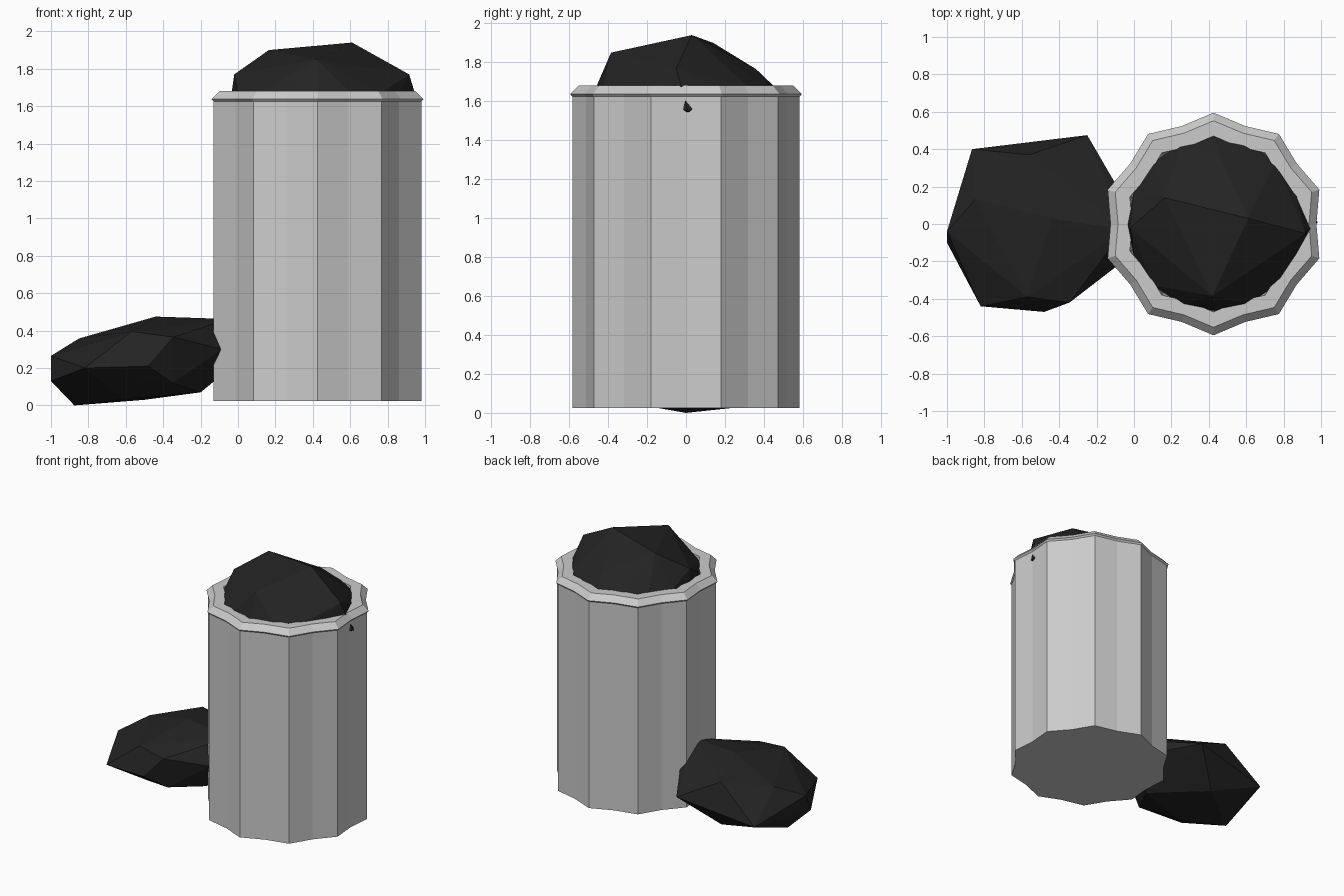
import bpy, bmesh
from math import cos, sin, pi

if "Cube" in bpy.data.objects:
    bpy.data.objects.remove(bpy.data.objects["Cube"])

black = bpy.data.materials.new("black_plastic")
black.diffuse_color = (0.017, 0.017, 0.017, 1)
black.use_nodes = True
black.node_tree.nodes["Principled BSDF"].inputs["Base Color"].default_value = black.diffuse_color

CX = 0.425      # axis of the can
SIDES = 10      # fluted sides, each folded slightly inward


def finish(name, bm, mat=None):
    bmesh.ops.recalc_face_normals(bm, faces=bm.faces[:])
    mesh = bpy.data.meshes.new(name)
    bm.to_mesh(mesh)
    bm.free()
    if mat:
        mesh.materials.append(mat)
    ob = bpy.data.objects.new(name, mesh)
    bpy.context.collection.objects.link(ob)
    return ob


def fluted_can(name, profile):
    bm = bmesh.new()
    n = SIDES * 2
    rings = []
    for r, z in profile:
        ring = []
        for i in range(n):
            a = pi / 2 + 2 * pi * i / n
            k = r * (0.925 if i % 2 else 1.0)
            ring.append(bm.verts.new((CX + k * cos(a), k * sin(a), z)))
        rings.append(ring)
    for lo, hi in zip(rings, rings[1:]):
        for i in range(n):
            j = (i + 1) % n
            bm.faces.new((lo[i], lo[j], hi[j], hi[i]))
    bm.faces.new(rings[0][::-1])
    bm.faces.new(rings[-1])
    return finish(name, bm)


def faceted_bag(name, points):
    bm = bmesh.new()
    for p in points:
        bm.verts.new(p)
    res = bmesh.ops.convex_hull(bm, input=bm.verts[:])
    loose = [v for v in bm.verts if not v.link_faces]
    bmesh.ops.delete(bm, geom=loose, context='VERTS')
    return finish(name, bm, black)


# Can with bevelled rim and recessed mouth
fluted_can("trash_can", [(0.584, 0.025), (0.584, 1.625), (0.595, 1.637),
                         (0.552, 1.68), (0.47, 1.68), (0.455, 1.4)])

# Bag lying on the ground, leaning into the can
faceted_bag("ground_bag", [
    (-1, -.1, .13), (-1, -.04, .265), (-.85, .13, .358), (-.866, .40, .15),
    (-.25, .475, .25), (-.56, .37, .41), (-.44, .03, .475), (-.57, -.39, .395),
    (-.345, -.42, .365), (-.48, -.47, .21), (-.82, -.44, .20),
    (-.05, -.03, .462), (-.09, .2, .33), (-.085, -.22, .30),
    (-.875, 0, 0), (-.61, -.2, .035), (-.2, -.1, .07),
    (-.35, -.36, .12), (-.5, .28, .03), (.02, 0, .25)])

# Bag bulging out of the can's mouth
mouth = [(CX + .005 + .465 * cos(pi * i / 8), .465 * sin(pi * i / 8), 1.665)
         for i in range(16)]
faceted_bag("top_bag", mouth + [
    (.61, .03, 1.94), (.165, .14, 1.90), (.42, -.385, 1.85), (.46, .36, 1.765),
    (.915, -.05, 1.77), (-.02, -.02, 1.77), (.94, -.03, 1.67),
    (.982, .01, 1.55), (.6, .2, 1.45), (.2, -.2, 1.45), (.2, .2, 1.45),
    (.6, -.2, 1.45)])
